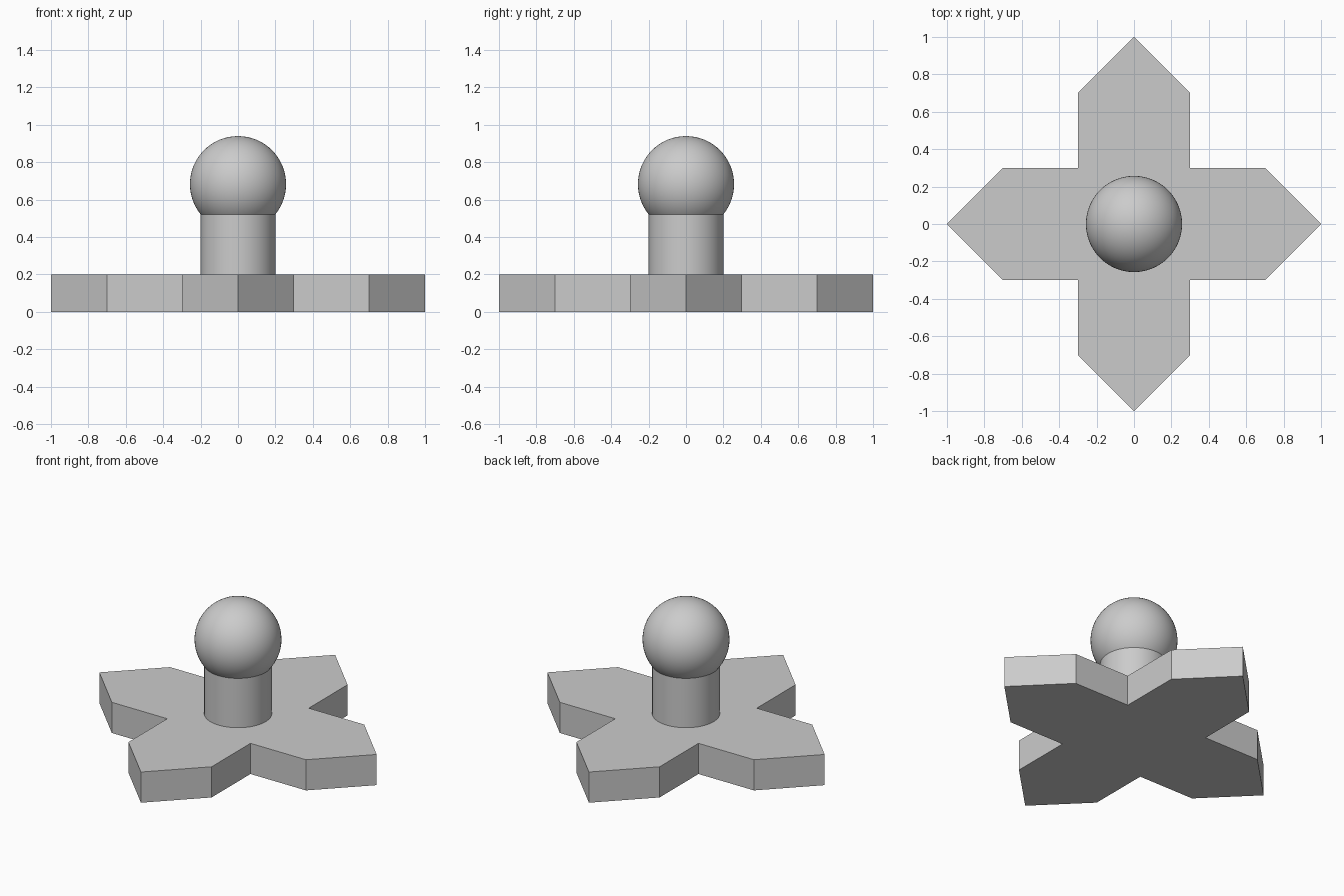
import bpy
import bmesh
from math import pi, sqrt
from mathutils import Matrix, Vector

cube = bpy.data.objects.get("Cube")
if cube:
    bpy.data.objects.remove(cube, do_unlink=True)

# Single grey finish
GREY = (0.6, 0.6, 0.6, 1.0)
grey = bpy.data.materials.new("plain_grey")
grey.use_nodes = True
grey.diffuse_color = GREY
grey.node_tree.nodes["Principled BSDF"].inputs["Base Color"].default_value = GREY

BASE_HEIGHT = 0.2
ARM_HALF_WIDTH = 0.3
SHOULDER = 0.7
POST_RADIUS = 0.2
BALL_RADIUS = 0.257
BALL_CENTRE = 0.94 - BALL_RADIUS


def make_object(name, bm):
    bmesh.ops.recalc_face_normals(bm, faces=bm.faces)
    mesh = bpy.data.meshes.new(name)
    bm.to_mesh(mesh)
    bm.free()
    mesh.materials.append(grey)
    obj = bpy.data.objects.new(name, mesh)
    bpy.context.collection.objects.link(obj)
    return obj


def smooth(obj):
    bpy.ops.object.select_all(action="DESELECT")
    obj.select_set(True)
    bpy.context.view_layer.objects.active = obj
    bpy.ops.object.shade_smooth_by_angle(angle=pi / 6)


# Cross-shaped base: one pointed arm outline repeated at quarter turns
arm = [(ARM_HALF_WIDTH, -ARM_HALF_WIDTH), (SHOULDER, -ARM_HALF_WIDTH),
       (1, 0), (SHOULDER, ARM_HALF_WIDTH)]
bm = bmesh.new()
outline = []
for quarter in range(4):
    turn = Matrix.Rotation(quarter * pi / 2, 3, "Z")
    outline += [bm.verts.new(turn @ Vector((x, y, 0))) for x, y in arm]
floor = bm.faces.new(outline)
top = bmesh.ops.extrude_face_region(bm, geom=[floor], use_keep_orig=True)
bmesh.ops.translate(bm, vec=(0, 0, BASE_HEIGHT),
                    verts=[g for g in top["geom"] if isinstance(g, bmesh.types.BMVert)])
make_object("cross_base", bm)

# Round post, ending where it meets the ball
post_top = BALL_CENTRE - sqrt(BALL_RADIUS ** 2 - POST_RADIUS ** 2)
bm = bmesh.new()
bmesh.ops.create_cone(bm, cap_ends=True, segments=64, radius1=POST_RADIUS,
                      radius2=POST_RADIUS, depth=post_top - BASE_HEIGHT,
                      matrix=Matrix.Translation((0, 0, (post_top + BASE_HEIGHT) / 2)))
smooth(make_object("post", bm))

# Ball knob
bm = bmesh.new()
bmesh.ops.create_uvsphere(bm, u_segments=64, v_segments=32, radius=BALL_RADIUS,
                          matrix=Matrix.Translation((0, 0, BALL_CENTRE)))
smooth(make_object("ball_knob", bm))
